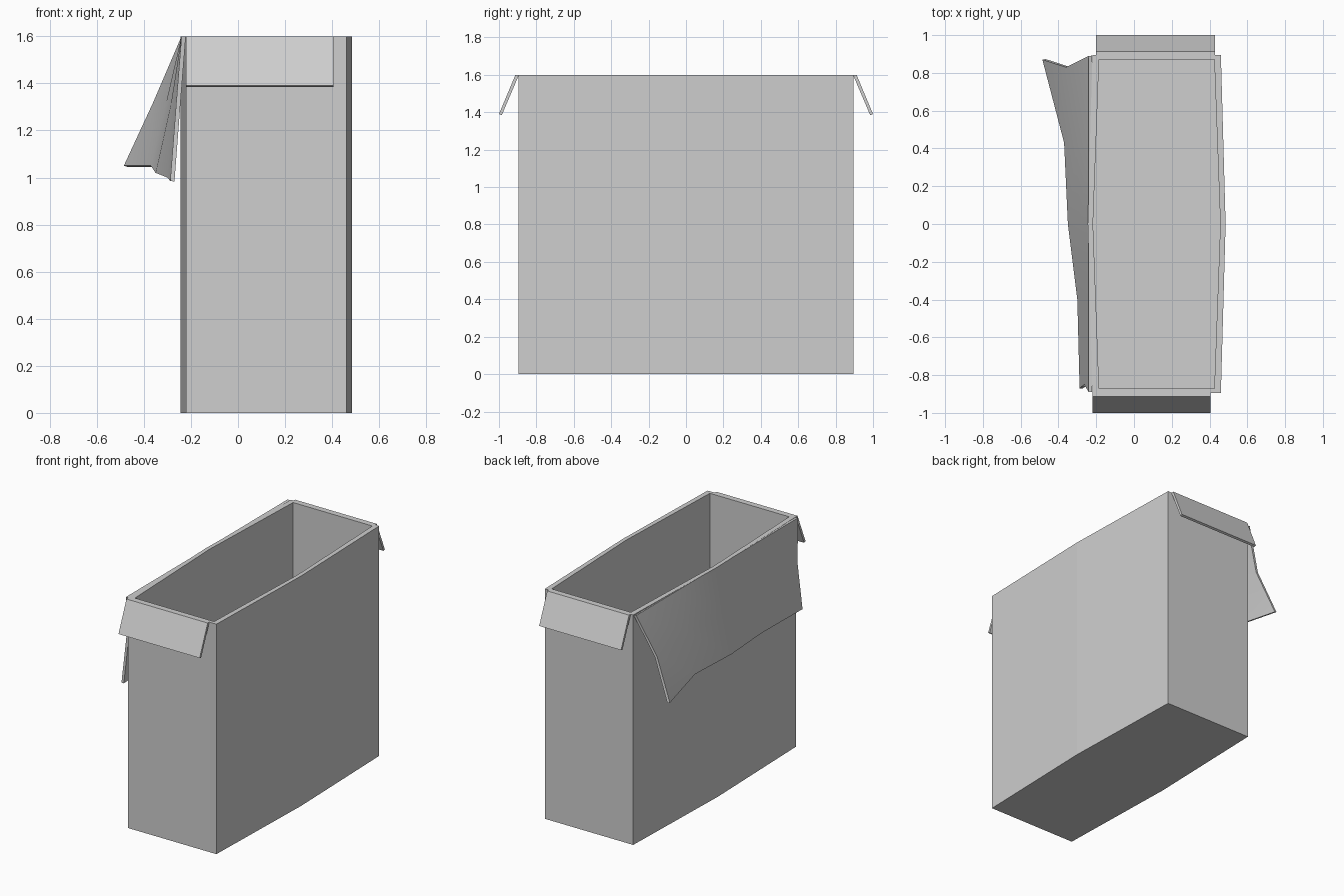
import bpy, bmesh

cube = bpy.data.objects.get("Cube")
if cube:
    bpy.data.objects.remove(cube, do_unlink=True)

card = bpy.data.materials.new("light grey card")
card.use_nodes = True
grey = (0.62, 0.62, 0.62, 1)
card.diffuse_color = grey
card.node_tree.nodes["Principled BSDF"].inputs["Base Color"].default_value = grey


def loft(name, rings, closed=True):
    """Join rows of points with quads; closed rows become a capped solid."""
    bm = bmesh.new()
    rows = [[bm.verts.new(p) for p in ring] for ring in rings]
    n = len(rows[0])
    for a, b in zip(rows, rows[1:]):
        for i in range(n if closed else n - 1):
            j = (i + 1) % n
            bm.faces.new((a[i], b[i], b[j], a[j]))
    if closed:
        bm.faces.new(rows[0])
        bm.faces.new(rows[-1])
        bmesh.ops.recalc_face_normals(bm, faces=bm.faces)
    mesh = bpy.data.meshes.new(name)
    bm.to_mesh(mesh)
    bm.free()
    mesh.materials.append(card)
    obj = bpy.data.objects.new(name, mesh)
    bpy.context.collection.objects.link(obj)
    return obj


# Open box: long sides bow outward at the middle
HEIGHT, FLOOR, CENTRE = 1.6, 0.02, 0.12


def footprint(half_x, half_y, bulge, z):
    pts = [(-half_x, -half_y), (half_x, -half_y), (half_x + bulge, 0),
           (half_x, half_y), (-half_x, half_y), (-half_x - bulge, 0)]
    return [(CENTRE + x, y, z) for x, y in pts]


outer, inner = (0.34, 0.895, 0.025), (0.305, 0.87, 0.032)
loft("open_box", [footprint(*outer, 0), footprint(*outer, HEIGHT),
                  footprint(*inner, HEIGHT), footprint(*inner, FLOOR)])

# Short end flaps folded outward
profile = [(0.893, HEIGHT), (0.912, HEIGHT), (1.0, 1.39), (0.985, 1.384)]
for name, side, x0, x1 in (("front_flap", -1, -0.22, 0.405),
                           ("back_flap", 1, -0.20, 0.43)):
    loft(name, [[(x, side * y, z) for y, z in profile] for x in (x0, x1)])

# Long side flap, warped and flaring toward the back
top = [(-0.24, y, HEIGHT) for y in (0.89, 0.43, 0, -0.4, -0.89)]
middle = [(-0.36, 0.83, 1.32), (-0.305, 0.42, 1.32), (-0.285, 0, 1.31),
          (-0.265, -0.4, 1.31), (-0.263, -0.85, 1.31)]
bottom = [(-0.485, 0.87, 1.05), (-0.37, 0.43, 1.05), (-0.35, 0, 1.02),
          (-0.30, -0.4, 1.0), (-0.288, -0.87, 0.985)]
flap = loft("right_side_flap", [top, middle, bottom], closed=False)
thick = flap.modifiers.new("thickness", 'SOLIDIFY')
thick.thickness = 0.018
thick.offset = -1

# Soft shading on the warped flap, crisp at its cut edges
bpy.ops.object.select_all(action='DESELECT')
flap.select_set(True)
bpy.context.view_layer.objects.active = flap
bpy.ops.object.modifier_apply(modifier=thick.name)
bpy.ops.object.shade_smooth_by_angle(angle=0.6)
